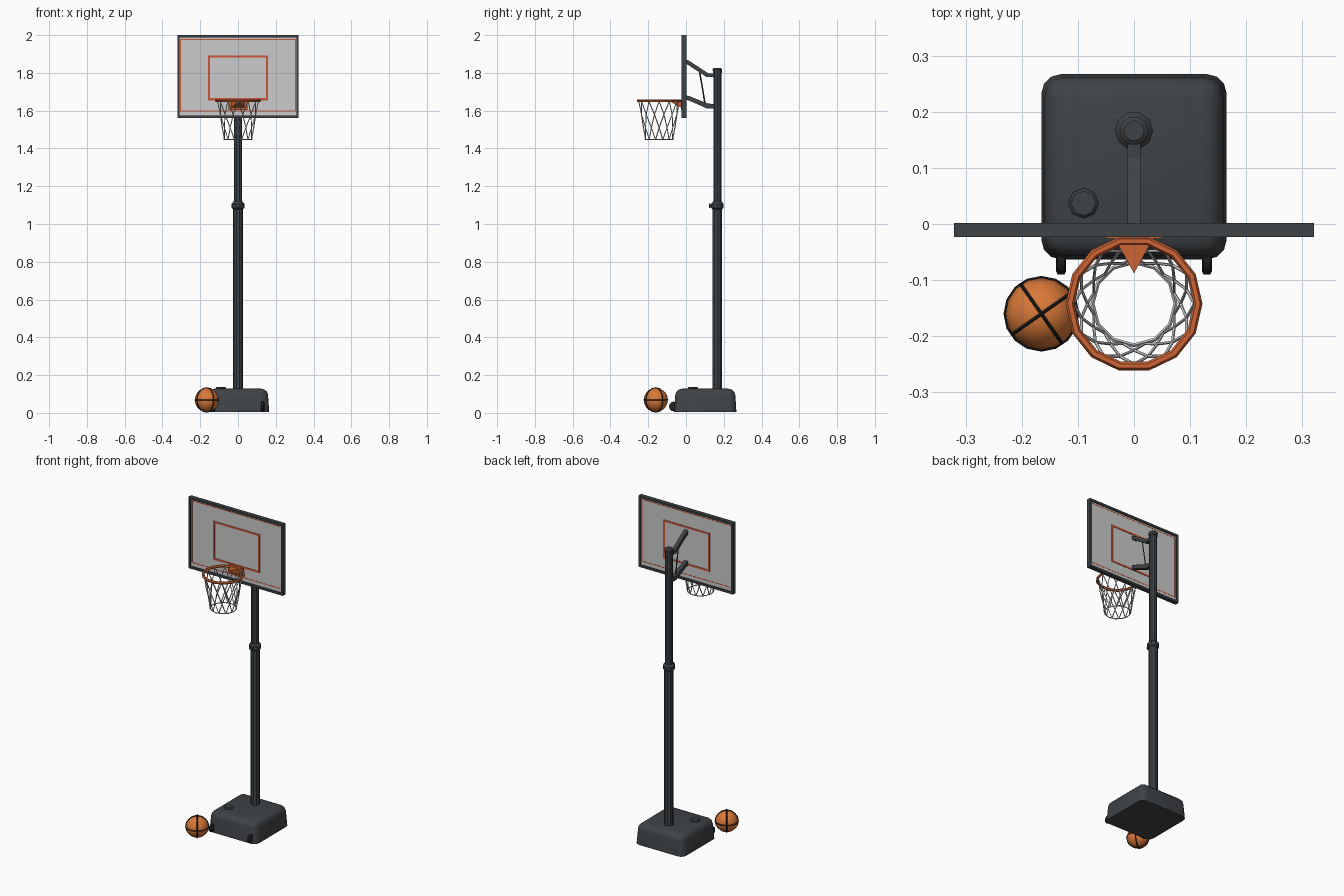
import bpy, bmesh
from math import pi, sin, cos, radians
from mathutils import Vector, Matrix

if "Cube" in bpy.data.objects:
    bpy.data.objects.remove(bpy.data.objects["Cube"])


def material(name, r, g, b):
    m = bpy.data.materials.new(name)
    m.diffuse_color = (r, g, b, 1)
    m.use_nodes = True
    m.node_tree.nodes["Principled BSDF"].inputs["Base Color"].default_value = m.diffuse_color
    return m


DARK = material("dark_plastic", 0.05, 0.056, 0.062)
BLACK = material("black_rubber", 0.015, 0.015, 0.017)
RIM = material("rim_orange", 0.62, 0.13, 0.035)
RED = material("line_red", 0.6, 0.09, 0.04)
BALL = material("ball_orange", 0.7, 0.19, 0.04)
WHITE = material("net_white", 0.75, 0.75, 0.75)


def finish(name, bm, mat=None, smooth=False):
    me = bpy.data.meshes.new(name)
    bmesh.ops.recalc_face_normals(bm, faces=bm.faces)
    bm.to_mesh(me)
    bm.free()
    ob = bpy.data.objects.new(name, me)
    bpy.context.collection.objects.link(ob)
    if mat:
        me.materials.append(mat)
    if smooth:
        bpy.ops.object.select_all(action='DESELECT')
        bpy.context.view_layer.objects.active = ob
        ob.select_set(True)
        bpy.ops.object.shade_smooth_by_angle(angle=radians(35))
    return ob


def box(name, x, y, z, mat=None):
    """Box from (min, max) pairs."""
    bm = bmesh.new()
    bmesh.ops.create_cube(bm, size=1)
    for v in bm.verts:
        v.co = [(a + b) / 2 + c * (b - a) for (a, b), c in zip((x, y, z), v.co)]
    return finish(name, bm, mat)


def lathe(name, profile, sides, loc, mat, rot=Matrix(), closed=False):
    """Revolve (radius, height) points around z; closed makes a ring."""
    bm = bmesh.new()
    rings = [[bm.verts.new((r * cos(2 * pi * i / sides), r * sin(2 * pi * i / sides), h))
              for i in range(sides)] for r, h in profile]
    pairs = list(zip(rings, rings[1:]))
    if closed:
        pairs.append((rings[-1], rings[0]))
    else:
        bm.faces.new(rings[0])
        bm.faces.new(rings[-1])
    for a, b in pairs:
        for i in range(sides):
            j = (i + 1) % sides
            bm.faces.new((a[i], a[j], b[j], b[i]))
    bm.transform(Matrix.Translation(loc) @ rot)
    return finish(name, bm, mat, True)


def ring(name, R, r, sides, minor, loc, mat, rot=Matrix()):
    prof = [(R + r * cos(2 * pi * k / minor), r * sin(2 * pi * k / minor)) for k in range(minor)]
    return lathe(name, prof, sides, loc, mat, rot, True)


def wires(name, paths, r, mat):
    cu = bpy.data.curves.new(name, 'CURVE')
    cu.dimensions = '3D'
    cu.bevel_depth = r
    cu.bevel_resolution = 0
    cu.use_fill_caps = True
    for p in paths:
        s = cu.splines.new('POLY')
        s.points.add(len(p) - 1)
        for q, c in zip(s.points, p):
            q.co = (*c, 1)
    cu.materials.append(mat)
    ob = bpy.data.objects.new(name, cu)
    bpy.context.collection.objects.link(ob)
    return ob


def prism_x(name, outline, w, mat):
    """Side outline of (y, z) points extruded across x."""
    bm = bmesh.new()
    f = bm.faces.new([bm.verts.new((-w, y, z)) for y, z in outline])
    g = bmesh.ops.extrude_face_region(bm, geom=[f])["geom"]
    bmesh.ops.translate(bm, vec=(2 * w, 0, 0), verts=[v for v in g if isinstance(v, bmesh.types.BMVert)])
    return finish(name, bm, mat)


def frame(name, x, z0, z1, w, y, mat, wz=None):
    """Four bars around a rectangle in the board plane."""
    wz = wz or w
    box(name + "_top", (-x, x), y, (z1 - wz, z1), mat)
    box(name + "_bottom", (-x, x), y, (z0, z0 + wz), mat)
    box(name + "_left", (-x, -x + w), y, (z0 + wz, z1 - wz), mat)
    box(name + "_right", (x - w, x), y, (z0 + wz, z1 - wz), mat)


# base tank: tapered block, rounded everywhere but the bottom edge
bm = bmesh.new()
bmesh.ops.create_cube(bm, size=1)
for v in bm.verts:
    k = 0.157 if v.co.z > 0 else 0.165
    v.co = (v.co.x * 2 * k, 0.102 + v.co.y * 2 * k, 0.004 if v.co.z < 0 else 0.128)
bmesh.ops.bevel(bm, geom=[e for e in bm.edges if max(v.co.z for v in e.verts) > 0.05],
                offset=0.034, segments=3, profile=0.5, affect='EDGES')
finish("base_tank", bm, DARK, True)
lathe("filler_cap", [(0.027, 0), (0.027, 0.008), (0.022, 0.013)], 8, (-0.09, 0.037, 0.124), DARK)

# transport wheels with forks
for side, s in (("left", -1), ("right", 1)):
    lathe("wheel_" + side, [(0.02, -0.009), (0.026, -0.006), (0.026, 0.006), (0.02, 0.009)], 12,
          (s * 0.13, -0.064, 0.034), BLACK, Matrix.Rotation(pi / 2, 4, 'Y'))

# telescopic pole
P = (0, 0.166, 0)
lathe("lower_pole", [(0.026, 0.1), (0.026, 1.09)], 10, P, DARK)
lathe("upper_pole", [(0.022, 1.08), (0.022, 1.81)], 10, P, DARK)
lathe("pole_collar", [(0.026, 1.078), (0.034, 1.085), (0.034, 1.107), (0.025, 1.118)], 10, P, DARK)
lathe("pole_cap", [(0.025, 1.8), (0.026, 1.82), (0.018, 1.827)], 10, P, DARK)
lathe("collar_knob", [(0.006, 0), (0.006, 0.012), (0.011, 0.013), (0.011, 0.02)], 8,
      (0, 0.142, 1.097), DARK, Matrix.Rotation(pi / 2, 4, 'X'))

# support arms and spring
prism_x("upper_arm", [(-0.004, 1.873), (0.02, 1.862), (0.118, 1.798), (0.15, 1.798),
                      (0.15, 1.777), (0.11, 1.777), (0.015, 1.84), (-0.004, 1.85)], 0.012, DARK)
prism_x("lower_arm", [(-0.004, 1.682), (0.02, 1.676), (0.11, 1.64), (0.15, 1.633),
                      (0.15, 1.612), (0.11, 1.612), (0.015, 1.654), (-0.004, 1.658)], 0.012, DARK)
wires("arm_spring", [[(0, 0.07, 1.815), (0, 0.082, 1.75), (0, 0.1, 1.64)]], 0.004, DARK)

# backboard with frame and painted lines
box("backboard_panel", (-0.315, 0.315), (-0.014, -0.006), (1.57, 1.99))
frame("board_frame", 0.321, 1.562, 2.0, 0.012, (-0.023, 0.002), DARK, 0.013)
frame("target_line", 0.158, 1.655, 1.893, 0.011, (-0.016, -0.004), RED)
frame("border_line", 0.306, 1.595, 1.98, 0.005, (-0.0146, -0.0054), RED)

# rim and its bracket
C = Vector((0, -0.142, 1.653))
ring("rim", 0.114, 0.008, 14, 6, C, RIM)
box("rim_plate", (-0.05, 0.05), (-0.026, -0.012), (1.603, 1.657), RIM)
bm = bmesh.new()
top = [bm.verts.new(p) for p in ((-0.035, -0.024, 1.656), (0.035, -0.024, 1.656), (0, -0.088, 1.656))]
low = [bm.verts.new(p) for p in ((-0.035, -0.024, 1.615), (0.035, -0.024, 1.615), (0, -0.086, 1.649))]
bm.faces.new(top)
bm.faces.new(low)
for i in range(3):
    j = (i + 1) % 3
    bm.faces.new((top[i], top[j], low[j], low[i]))
finish("rim_bracket", bm, RIM)

# net: crossing strands in both directions, closed by a ring
N = 12
levels = [(0.108, 1.65), (0.097, 1.58), (0.083, 1.51), (0.074, 1.447)]
paths = []
for i in range(N):
    for d in (-1, 1):
        paths.append([(C.x + r * cos((i + d * k / 2) * 2 * pi / N),
                       C.y + r * sin((i + d * k / 2) * 2 * pi / N), z)
                      for k, (r, z) in enumerate(levels)])
wires("net_strands", paths, 0.0028, WHITE)
ring("net_hem", 0.074, 0.0035, 12, 4, (C.x, C.y, 1.447), WHITE)

# ball with three crossing seams
B = (-0.165, -0.16, 0.0685)
bm = bmesh.new()
bmesh.ops.create_uvsphere(bm, u_segments=16, v_segments=10, radius=0.064)
bm.transform(Matrix.Translation(B))
finish("ball", bm, BALL, True)
turns = [Matrix(), Matrix.Rotation(radians(35), 4, 'Z') @ Matrix.Rotation(pi / 2, 4, 'X'),
         Matrix.Rotation(radians(125), 4, 'Z') @ Matrix.Rotation(pi / 2, 4, 'X')]
for n, m in enumerate(turns):
    ring("ball_seam_%d" % (n + 1), 0.0645, 0.003, 16, 4, B, BLACK, m)
